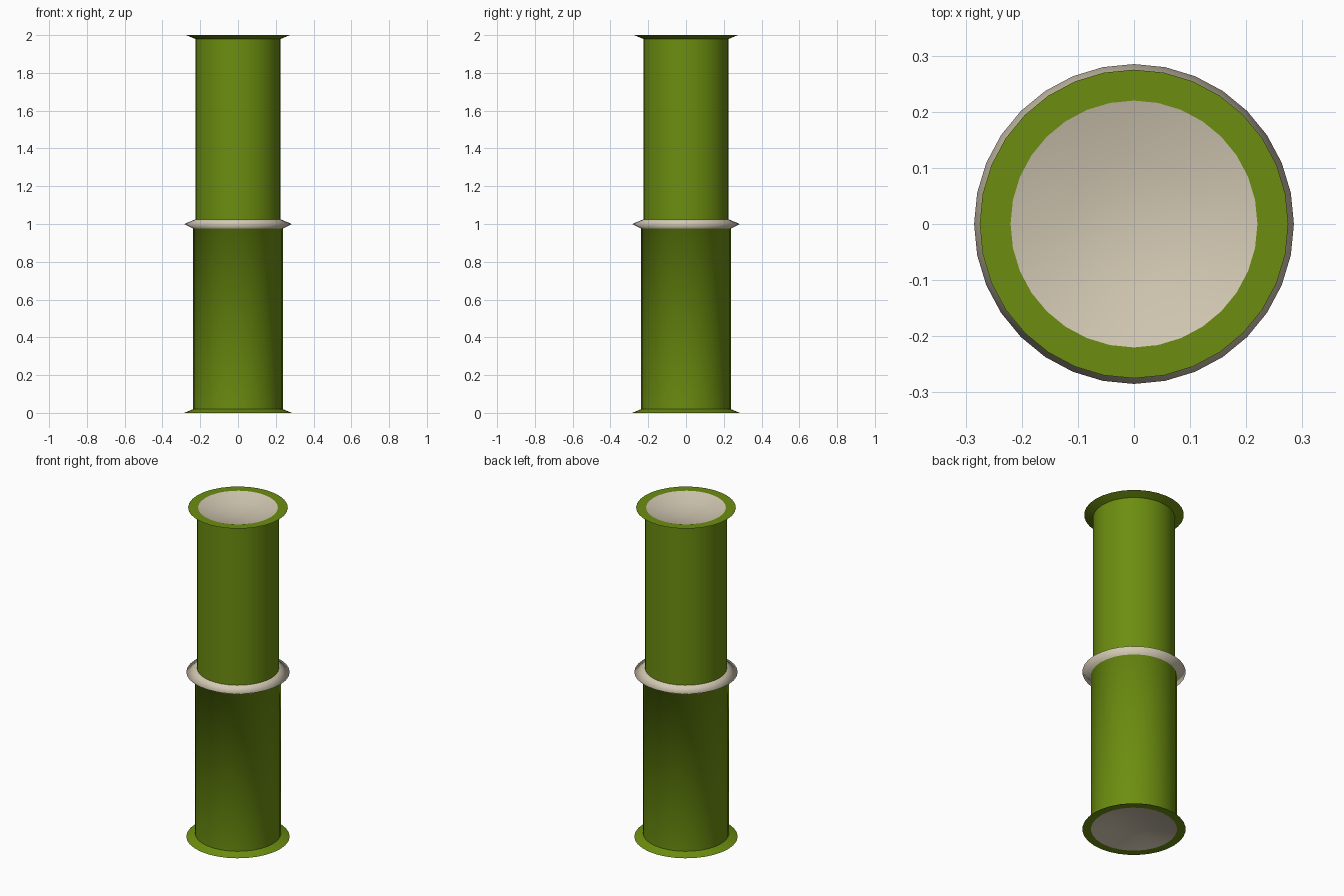
import bpy, bmesh, math

cube = bpy.data.objects.get("Cube")
if cube:
    bpy.data.objects.remove(cube, do_unlink=True)

SIDES = 32


def material(name, rgb):
    m = bpy.data.materials.new(name)
    m.use_nodes = True
    m.diffuse_color = (*rgb, 1)
    m.node_tree.nodes["Principled BSDF"].inputs["Base Color"].default_value = (*rgb, 1)
    return m


green = material("leaf green", (0.15, 0.27, 0.005))
cream = material("pale cream", (0.65, 0.58, 0.45))


def lathe(name, profile, colours, sharp=()):
    """Revolve (radius, height) points; one colour per band, sharp lists creased rings."""
    bm = bmesh.new()
    rings = []
    for r, z in profile:
        if r == 0:
            rings.append([bm.verts.new((0, 0, z))] * SIDES)
        else:
            rings.append([bm.verts.new((r * math.cos(a), r * math.sin(a), z))
                          for a in (math.tau * i / SIDES for i in range(SIDES))])
    for k, (low, high) in enumerate(zip(rings, rings[1:])):
        for i in range(SIDES):
            j = (i + 1) % SIDES
            corners = list(dict.fromkeys((low[i], low[j], high[j], high[i])))
            face = bm.faces.new(corners)
            face.smooth = True
            face.material_index = colours[k]
    for k in sharp:
        for i in range(SIDES):
            edge = bm.edges.get((rings[k][i], rings[k][(i + 1) % SIDES]))
            edge.smooth = False
    mesh = bpy.data.meshes.new(name)
    bm.to_mesh(mesh)
    bm.free()
    mesh.materials.append(green)
    mesh.materials.append(cream)
    obj = bpy.data.objects.new(name, mesh)
    bpy.context.collection.objects.link(obj)
    return obj


# Lower stalk: hollowed pale end, flared foot, straight wall and pale joint ring
lathe("lower_stalk",
      [(0, 0.04), (0.12, 0.028), (0.237, 0), (0.285, 0),
       (0.237, 0.02), (0.237, 0.975), (0.285, 1.0), (0.225, 1.025)],
      [1, 1, 0, 0, 0, 1, 1], sharp=(2, 3, 4))

# Upper stalk: straight wall, flared lip and hollowed pale end
lathe("upper_stalk",
      [(0.226, 1.02), (0.226, 1.98), (0.275, 2.0), (0.22, 2.0),
       (0.12, 1.972), (0, 1.96)],
      [0, 0, 0, 1, 1], sharp=(1, 2, 3))
